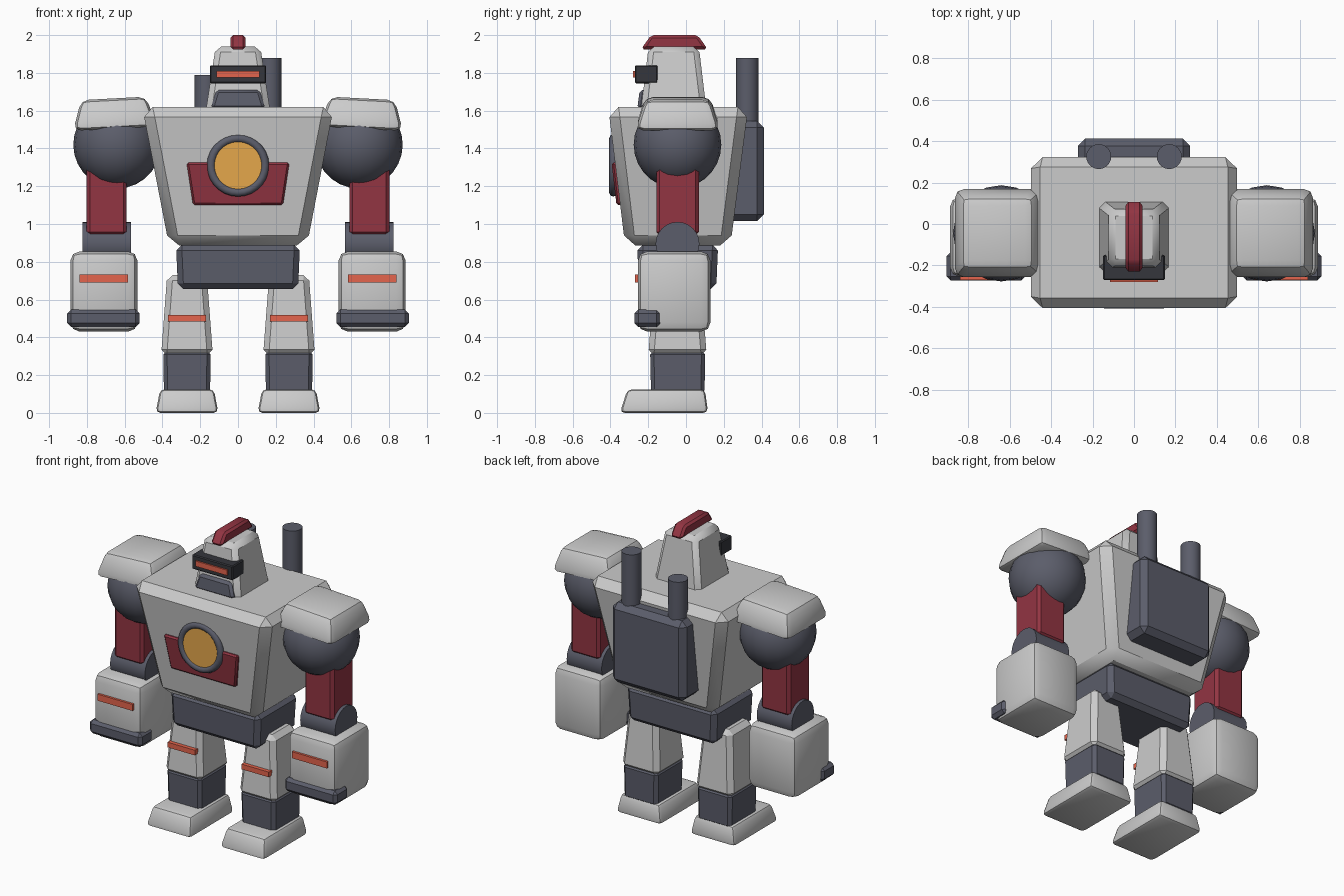
import bpy, bmesh, math
from mathutils import Matrix

if "Cube" in bpy.data.objects:
    bpy.data.objects.remove(bpy.data.objects["Cube"])


def material(name, rgb):
    m = bpy.data.materials.new(name)
    m.diffuse_color = (*rgb, 1)
    m.use_nodes = True
    m.node_tree.nodes["Principled BSDF"].inputs["Base Color"].default_value = m.diffuse_color
    return m


DARK = material("dark_grey", (0.105, 0.11, 0.145))
BLACK = material("near_black", (0.035, 0.037, 0.045))
RED = material("red", (0.29, 0.035, 0.055))
ORANGE = material("orange", (0.78, 0.13, 0.075))
AMBER = material("amber", (0.78, 0.39, 0.07))


def finish(name, bm, mat=None):
    bmesh.ops.recalc_face_normals(bm, faces=bm.faces)
    me = bpy.data.meshes.new(name)
    bm.to_mesh(me)
    bm.free()
    ob = bpy.data.objects.new(name, me)
    bpy.context.collection.objects.link(ob)
    if mat:
        me.materials.append(mat)
    bpy.ops.object.select_all(action='DESELECT')
    ob.select_set(True)
    bpy.context.view_layer.objects.active = ob
    bpy.ops.object.shade_smooth_by_angle(angle=math.radians(32))
    return ob


def block(name, z0, z1, bottom, top=None, cx=0, bevel=0.0, seg=1, mat=None, tilt=0):
    """Tapered bevelled box; bottom and top are (half width, y min, y max)."""
    bm = bmesh.new()
    rings = []
    for z, (hx, y0, y1) in ((z0, bottom), (z1, top or bottom)):
        rings.append([bm.verts.new((x, y, z)) for x, y in
                      ((-hx, y0), (hx, y0), (hx, y1), (-hx, y1))])
    a, b = rings
    bm.faces.new(a[::-1])
    bm.faces.new(b)
    for i in range(4):
        j = (i + 1) % 4
        bm.faces.new((a[i], a[j], b[j], b[i]))
    if bevel:
        bmesh.ops.bevel(bm, geom=bm.edges[:], offset=bevel, segments=seg,
                        profile=0.5, affect='EDGES', clamp_overlap=True)
    if tilt:
        mid = Matrix.Translation((0, 0, (z0 + z1) / 2))
        bm.transform(mid @ Matrix.Rotation(tilt, 4, 'Y') @ mid.inverted())
    bm.transform(Matrix.Translation((cx, 0, 0)))
    return finish(name, bm, mat)


def cylinder(name, center, r, length, axis='Z', sides=24, mat=None):
    bm = bmesh.new()
    bmesh.ops.create_cone(bm, cap_ends=True, segments=sides, radius1=r, radius2=r, depth=length)
    if axis != 'Z':
        bm.transform(Matrix.Rotation(math.pi / 2, 4, 'Y' if axis == 'X' else 'X'))
    bm.transform(Matrix.Translation(center))
    return finish(name, bm, mat)


# torso and pelvis
block("torso", 0.885, 1.62, (0.365, -0.322, 0.235), (0.507, -0.412, 0.33), bevel=0.055)
block("pelvis", 0.655, 0.89, (0.318, -0.25, 0.16), (0.328, -0.258, 0.17), bevel=0.03, mat=DARK)

# chest plate, lens and ring
block("chest_plate", 1.10, 1.325, (0.238, -0.368, -0.29), (0.272, -0.394, -0.31),
      bevel=0.01, mat=RED)
cylinder("chest_lens", (0, -0.345, 1.31), 0.135, 0.10, 'Y', 16, AMBER)
bpy.ops.mesh.primitive_torus_add(location=(0, -0.385, 1.31), rotation=(math.pi / 2, 0, 0),
                                 major_radius=0.143, minor_radius=0.022,
                                 major_segments=28, minor_segments=8)
ring = bpy.context.object
ring.name = "chest_ring"
ring.data.materials.append(DARK)
bpy.ops.object.shade_smooth()

# head
block("head", 1.59, 1.94, (0.172, -0.24, 0.11), (0.118, -0.198, 0.068), bevel=0.03)
block("chin_guard", 1.61, 1.71, (0.145, -0.258, -0.15), (0.115, -0.245, -0.15),
      bevel=0.015, mat=DARK)
block("visor", 1.745, 1.84, (0.149, -0.27, -0.15), bevel=0.006, mat=BLACK)
block("visor_glow", 1.775, 1.81, (0.115, -0.28, -0.25), mat=ORANGE)
block("head_crest", 1.925, 2.0, (0.041, -0.238, 0.115), (0.041, -0.185, 0.062),
      bevel=0.014, mat=RED)

# backpack with two exhaust pipes of different height
block("backpack", 1.015, 1.545, (0.27, 0.18, 0.412), bevel=0.035, mat=DARK)
for label, x, top in (("right", -0.17, 1.79), ("left", 0.17, 1.88)):
    cylinder("exhaust_" + label, (x, 0.325, (1.4 + top) / 2), 0.06, top - 1.4, mat=DARK)

# arms and legs on both sides
for label, s in (("right", -1), ("left", 1)):
    # shoulder ball and pauldron
    bm = bmesh.new()
    bmesh.ops.create_uvsphere(bm, u_segments=20, v_segments=14, radius=0.232)
    bm.transform(Matrix.Translation((0.64 * s, -0.045, 1.42)))
    finish("shoulder_ball_" + label, bm, DARK)
    block("pauldron_" + label, 1.505, 1.665, (0.222, -0.268, 0.18), (0.172, -0.215, 0.128),
          cx=0.655 * s, bevel=0.04, seg=2, tilt=math.radians(3) * s)
    # upper arm and elbow
    block("upper_arm_" + label, 0.94, 1.32, (0.106, -0.157, 0.068),
          cx=0.695 * s, bevel=0.018, mat=RED)
    cylinder("elbow_" + label, (0.695 * s, -0.045, 0.895), 0.116, 0.255, 'X', 24, DARK)
    # forearm, stripe and knuckle bar
    block("forearm_" + label, 0.43, 0.855, (0.178, -0.255, 0.13),
          cx=0.71 * s, bevel=0.05, seg=2)
    block("forearm_stripe_" + label, 0.69, 0.733, (0.128, -0.27, -0.22), cx=0.71 * s, mat=ORANGE)
    block("knuckle_bar_" + label, 0.455, 0.547, (0.191, -0.272, -0.135),
          cx=0.713 * s, bevel=0.02, mat=DARK)
    # leg, stripe, ankle and foot
    block("thigh_" + label, 0.305, 0.73, (0.137, -0.2, 0.11), (0.105, -0.165, 0.075),
          cx=0.27 * s, bevel=0.03)
    block("leg_stripe_" + label, 0.483, 0.517, (0.1, -0.208, -0.15), cx=0.27 * s, mat=ORANGE)
    block("shin_" + label, 0.10, 0.33, (0.122, -0.185, 0.098), (0.126, -0.19, 0.102),
          cx=0.27 * s, bevel=0.02, mat=DARK)
    block("foot_" + label, 0.0, 0.125, (0.166, -0.35, 0.117), (0.142, -0.31, 0.1),
          cx=0.27 * s, bevel=0.025, seg=2)
